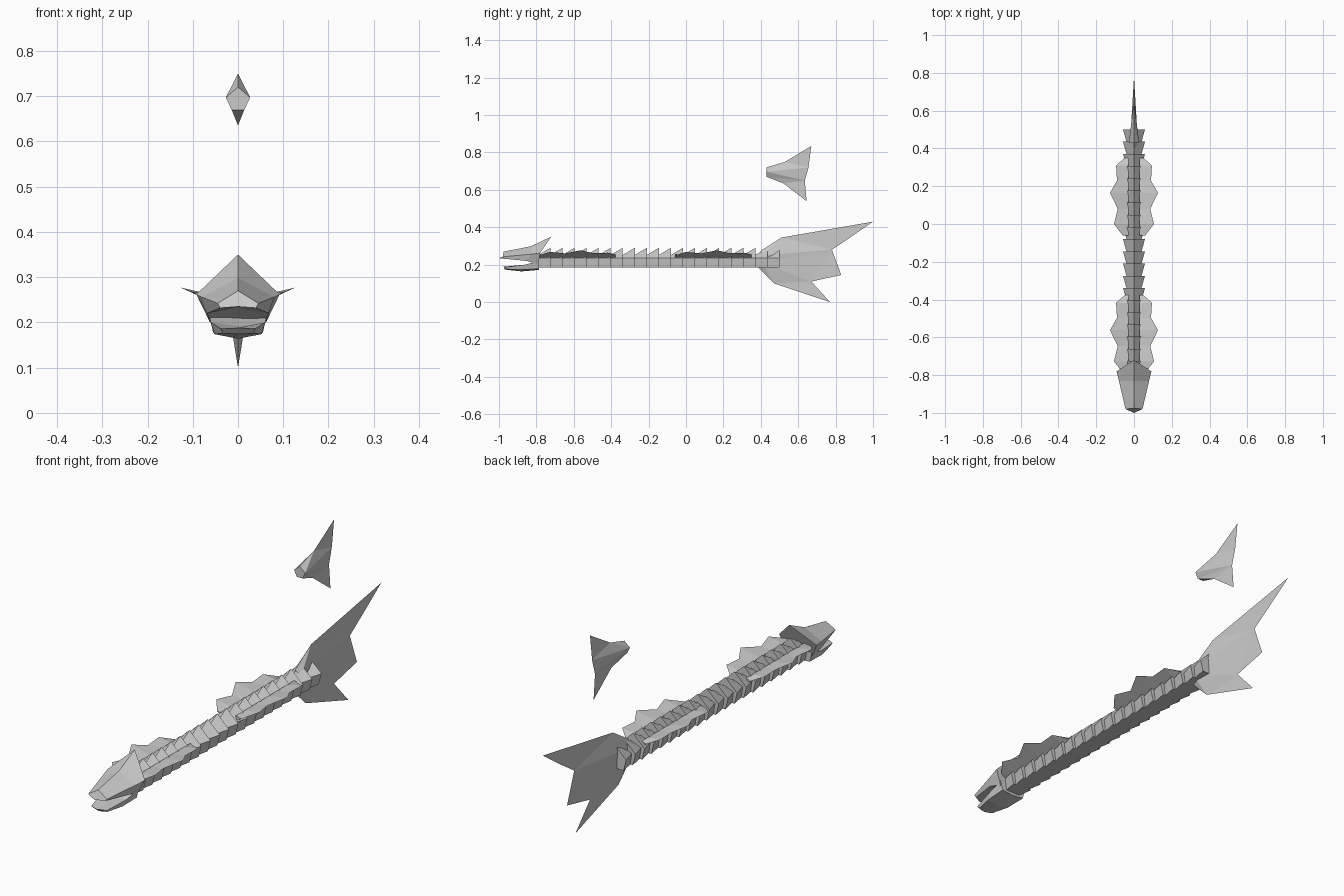
import bpy
import bmesh

cube = bpy.data.objects.get("Cube")
if cube:
    bpy.data.objects.remove(cube, do_unlink=True)


def build(name, points, faces, mirror=False):
    """Flat-shaded mesh; optionally the +x half is mirrored."""
    bm = bmesh.new()
    verts = [bm.verts.new(p) for p in points]
    for face in faces:
        bm.faces.new([verts[i] for i in face])
    bmesh.ops.recalc_face_normals(bm, faces=bm.faces)
    mesh = bpy.data.meshes.new(name)
    bm.to_mesh(mesh)
    bm.free()
    obj = bpy.data.objects.new(name, mesh)
    bpy.context.collection.objects.link(obj)
    if mirror:
        obj.modifiers.new("Mirror", "MIRROR").merge_threshold = 0.0005
    return obj


def loft(name, rings, mirror=False):
    """Skin closed rings of equal size and cap both ends."""
    n = len(rings[0])
    last = n * (len(rings) - 1)
    faces = [(r * n + i, r * n + (i + 1) % n,
              (r + 1) * n + (i + 1) % n, (r + 1) * n + i)
             for r in range(len(rings) - 1) for i in range(n)]
    faces += [tuple(range(n)), tuple(range(last, last + n))]
    return build(name, [p for ring in rings for p in ring], faces, mirror)


def symmetric(half):
    """Full ring from centre top, right-hand points, centre bottom."""
    return half + [(-x, y, z) for x, y, z in reversed(half[1:-1])]


def blade(name, outline, root, faces):
    """Thin-edged fin thickened at its root; faces index root points last."""
    points = [(0, y, z) for y, z in outline] + root
    return build(name, points, faces, mirror=True)


# Body: one flared, ridged segment repeated along the spine
START, STEP = -0.79, 0.0645


def body_ring(y, ridge, shoulder, base):
    half = [(0, y, ridge), (shoulder, y, 0.235), (base, y, 0.185)]
    return half + [(-x, py, z) for x, py, z in reversed(half[1:])]


body = loft("body_segments", [body_ring(START, 0.252, 0.04, 0.033),
                              body_ring(START + STEP, 0.29, 0.058, 0.045)])
array = body.modifiers.new("Spine", "ARRAY")
array.count = 20
array.use_relative_offset = False
array.use_constant_offset = True
array.constant_offset_displace = (0, STEP, 0)

# Upper head: snout, brow and raised back crest
loft("upper_head", [
    symmetric([(0, -0.975, 0.27), (0.045, -0.98, 0.242),
               (0.04, -0.975, 0.232), (0, -1.0, 0.235)]),
    symmetric([(0, -0.83, 0.298), (0.08, -0.83, 0.256),
               (0.068, -0.85, 0.22), (0, -0.87, 0.232)]),
    symmetric([(0, -0.72, 0.35), (0.092, -0.78, 0.262),
               (0.062, -0.79, 0.2), (0, -0.79, 0.2)]),
])

# Lower jaw
loft("lower_jaw", [
    symmetric([(0, -0.985, 0.188), (0.038, -0.97, 0.186),
               (0.034, -0.96, 0.176), (0, -0.97, 0.174)]),
    symmetric([(0, -0.86, 0.192), (0.06, -0.86, 0.2),
               (0.052, -0.88, 0.174), (0, -0.88, 0.164)]),
    symmetric([(0, -0.785, 0.22), (0.065, -0.785, 0.22),
               (0.055, -0.785, 0.178), (0, -0.785, 0.172)]),
])

# Paired side fins with scalloped edges, tilted upwards
fin_edge = [(0.05, 0.35), (0.095, 0.31), (0.09, 0.23), (0.127, 0.165),
            (0.086, 0.08), (0.106, 0.0), (0.06, -0.06)]
for label, shift in (("rear", 0), ("front", -0.727)):
    rings = [[(0.03, y + shift, 0.255), (x, y + shift, 0.225 + 0.41 * x),
              (0.035, y + shift, 0.235)] for x, y in fin_edge]
    loft(label + "_side_fins", rings, mirror=True)

# Tail fin
blade("tail_fin",
      [(0.40, 0.275), (0.51, 0.345), (1.0, 0.43), (0.87, 0.34), (0.78, 0.28),
       (0.83, 0.145), (0.67, 0.11), (0.77, 0.0), (0.47, 0.10), (0.38, 0.19)],
      [(0.022, 0.41, 0.25), (0.018, 0.41, 0.21)],
      [(10, 0, 1), (10, 1, 4), (1, 2, 3, 4), (10, 4, 11), (11, 4, 6),
       (4, 5, 6), (11, 6, 8), (6, 7, 8), (11, 8, 9), (0, 10, 11, 9)])

# Separate fin floating above the tail
blade("upper_fin",
      [(0.43, 0.72), (0.53, 0.75), (0.67, 0.835), (0.655, 0.72),
       (0.635, 0.65), (0.645, 0.54), (0.52, 0.635), (0.43, 0.67)],
      [(0.027, 0.43, 0.697), (0.014, 0.43, 0.67)],
      [(8, 0, 1), (8, 1, 3), (1, 2, 3), (8, 3, 4), (8, 4, 9),
       (9, 4, 6), (4, 5, 6), (9, 6, 7), (0, 8, 9, 7)])
